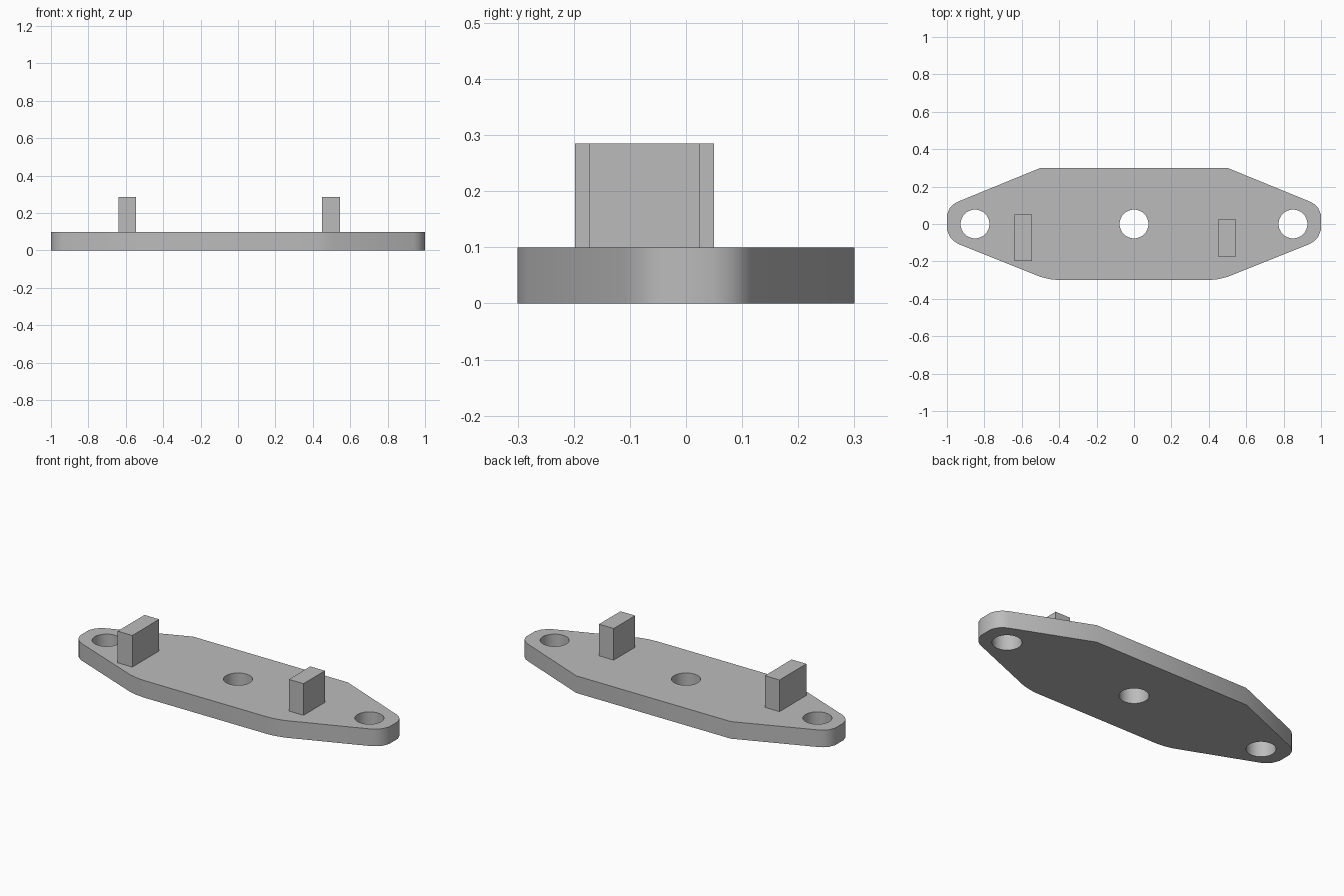
import bpy, bmesh, math

cube = bpy.data.objects.get("Cube")
if cube:
    bpy.data.objects.remove(cube, do_unlink=True)

grey = bpy.data.materials.new("plain grey")
grey.use_nodes = True
grey.diffuse_color = (0.5, 0.5, 0.5, 1)
grey.node_tree.nodes["Principled BSDF"].inputs["Base Color"].default_value = (0.5, 0.5, 0.5, 1)


def prism(name, outline, z0, z1):
    """Extrude a flat outline between two heights."""
    bm = bmesh.new()
    face = bm.faces.new([bm.verts.new((x, y, z0)) for x, y in outline])
    top = bmesh.ops.extrude_face_region(bm, geom=[face])["geom"]
    bmesh.ops.translate(bm, vec=(0, 0, z1 - z0),
                        verts=[v for v in top if isinstance(v, bmesh.types.BMVert)])
    bmesh.ops.recalc_face_normals(bm, faces=bm.faces)
    mesh = bpy.data.meshes.new(name)
    bm.to_mesh(mesh)
    bm.free()
    mesh.materials.append(grey)
    obj = bpy.data.objects.new(name, mesh)
    bpy.context.collection.objects.link(obj)
    return obj


def circle(cx, r, n=48):
    return [(cx + r * math.cos(2 * math.pi * i / n), r * math.sin(2 * math.pi * i / n))
            for i in range(n)]


# Flange plate: half outline from front to back, mirrored to the other side
half = [(0.4, -0.3), (0.45, -0.295), (0.5, -0.283), (0.94, -0.107), (0.965, -0.09),
        (0.985, -0.068), (1.0, -0.03), (1.0, 0.05), (0.985, 0.085), (0.965, 0.106),
        (0.94, 0.12), (0.5, 0.3)]
plate = prism("flange_plate", half + [(-x, y) for x, y in reversed(half)], 0, 0.1)

# Bolt holes
for name, x in (("left", 0.85), ("middle", 0), ("right", -0.85)):
    cutter = prism(name + "_hole_cutter", circle(x, 0.077), -0.1, 0.2)
    cutter.hide_render = True
    cutter.hide_set(True)
    mod = plate.modifiers.new(name + "_hole", "BOOLEAN")
    mod.operation = "DIFFERENCE"
    mod.solver = "EXACT"
    mod.object = cutter

# Bake the cuts, then drop the cutters
mesh = bpy.data.meshes.new_from_object(
    plate.evaluated_get(bpy.context.evaluated_depsgraph_get()))
cutters = [m.object for m in plate.modifiers]
plate.modifiers.clear()
plate.data = mesh
for cutter in cutters:
    bpy.data.objects.remove(cutter, do_unlink=True)

# Smooth the rounded ends and hole walls, keep edges sharp
bpy.ops.object.select_all(action="DESELECT")
plate.select_set(True)
bpy.context.view_layer.objects.active = plate
bpy.ops.object.shade_smooth_by_angle(angle=math.radians(30))

# Upright tabs
for name, x0, x1, y0, y1 in (("right_tab", -0.64, -0.545, -0.198, 0.05),
                             ("left_tab", 0.45, 0.545, -0.173, 0.025)):
    prism(name, [(x0, y0), (x1, y0), (x1, y1), (x0, y1)], 0.1, 0.285)
